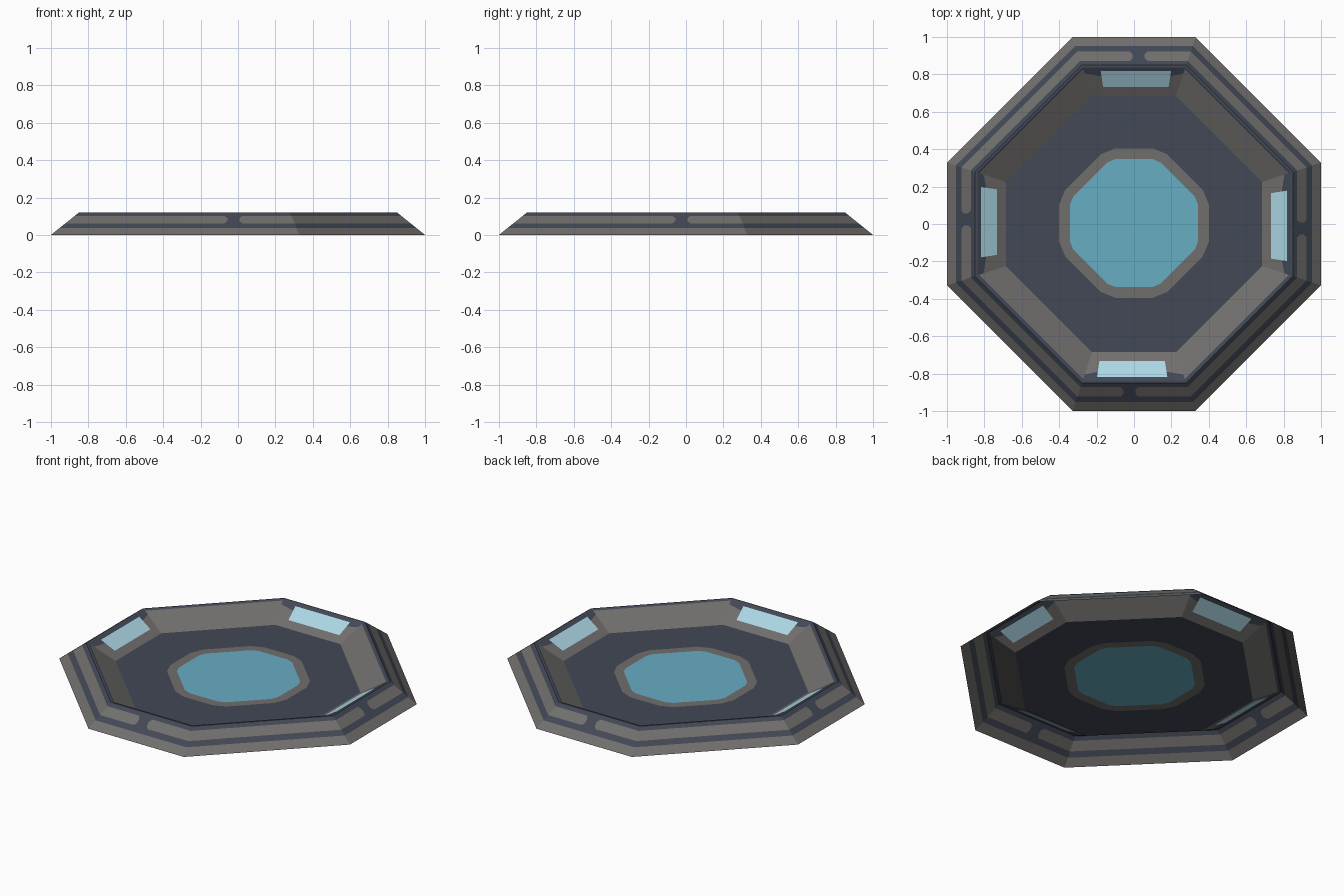
import bpy, bmesh, math
from mathutils import Vector

if "Cube" in bpy.data.objects:
    bpy.data.objects.remove(bpy.data.objects["Cube"])


def lin(c):
    c /= 255
    return c / 12.92 if c <= 0.04045 else ((c + 0.055) / 1.055) ** 2.4


def material(name, rgb):
    m = bpy.data.materials.new(name)
    m.diffuse_color = (*[lin(c) for c in rgb], 1)
    m.use_nodes = True
    m.node_tree.nodes["Principled BSDF"].inputs["Base Color"].default_value = m.diffuse_color
    return m


MATS = [material("warm_grey", (112, 111, 109)), material("dark_slate", (66, 72, 85)),
        material("deck_blue", (103, 173, 194)), material("pale_light_blue", (172, 215, 229))]
GREY, SLATE, BLUE, PALE = range(4)
K = 0.328            # half length of a short side relative to its distance from centre
FLOOR, TOP = 0.03, 0.12


def octagon(h, c, z, b=0.0):
    """16 points: octagon with every corner cut back by b."""
    pts = [Vector(p) for p in ((-c, -h, z), (c, -h, z), (h, -c, z), (h, c, z),
                               (c, h, z), (-c, h, z), (-h, c, z), (-h, -c, z))]
    out = []
    for i, p in enumerate(pts):
        for q in (pts[i - 1], pts[(i + 1) % 8]):
            out.append(p + (q - p).normalized() * b)
    return out


def build(name, polys):
    """Open shell from (points, material) faces, all turned upward."""
    bm = bmesh.new()
    for pts, mat in polys:
        clean = [p for i, p in enumerate(pts) if (p - pts[i - 1]).length > 1e-5]
        if len(clean) < 3:
            continue
        f = bm.faces.new([bm.verts.new(p) for p in clean])
        f.material_index = mat
        f.normal_update()
        if f.normal.z < 0:
            f.normal_flip()
    bmesh.ops.remove_doubles(bm, verts=bm.verts, dist=1e-5)
    me = bpy.data.meshes.new(name)
    bm.to_mesh(me)
    bm.free()
    for m in MATS:
        me.materials.append(m)
    ob = bpy.data.objects.new(name, me)
    bpy.context.collection.objects.link(ob)


def band(a, b, mat):
    n = len(a)
    return [([a[i], a[(i + 1) % n], b[(i + 1) % n], b[i]], mat) for i in range(n)]


def side(k, pts, zf):
    """Points (along, distance) on short side k, height from distance."""
    a = k * math.pi / 2
    ca, sa = round(math.cos(a)), round(math.sin(a))
    return [Vector((x * ca + r * sa, x * sa - r * ca, zf(r))) for x, r in pts]


def diagonal(k, r0, r1, zf):
    pts = []
    for r, flip in ((r0, 0), (r1, 1)):
        e = [side(k, [(K * r, r)], zf)[0], side(k + 1, [(-K * r, r)], zf)[0]]
        pts += e[::-1] if flip else e
    return pts


# Outer sloping skirt with grey stripes, the upper stripe broken on short sides
def skirt_z(r):
    return (1 - r) / 0.15 * TOP


levels = [1 - z * 0.15 / TOP for z in (0, 0.038, 0.062, 0.102, TOP)]
skirt = []
for k in range(4):
    for i, (r0, r1) in enumerate(zip(levels, levels[1:])):
        col = (GREY, SLATE)[i % 2]
        skirt.append((diagonal(k, r0, r1, skirt_z), col))
        if i != 2:
            skirt.append((side(k, [(-K * r0, r0), (K * r0, r0), (K * r1, r1), (-K * r1, r1)], skirt_z), col))
            continue
        m0, m1 = r0 + (r1 - r0) * 0.3, r0 + (r1 - r0) * 0.7
        g0, g1, d = -0.057, 0.008, 0.015
        left = [(g0 - d, r0), (g0, m0), (g0, m1), (g0 - d, r1)]
        right = [(g1 + d, r0), (g1, m0), (g1, m1), (g1 + d, r1)]
        skirt.append((side(k, [(-K * r0, r0)] + left + [(-K * r1, r1)], skirt_z), GREY))
        skirt.append((side(k, [(K * r0, r0)] + right + [(K * r1, r1)], skirt_z), GREY))
        skirt.append((side(k, left + right[::-1], skirt_z), SLATE))
build("outer_skirt", skirt)

# Narrow flat lip
LIP, IN = 0.838, 0.685
build("top_lip", band(octagon(0.85, K * 0.85, TOP), octagon(LIP, K * LIP, TOP), SLATE))


# Inner sloping wall with a light panel on every short side
def wall_z(r):
    return FLOOR + (r - IN) / (LIP - IN) * (TOP - FLOOR)


wall = []
for k in range(4):
    wall.append((diagonal(k, IN, 0.828, wall_z), GREY))
    wall.append((diagonal(k, 0.828, LIP, wall_z), SLATE))
    lo, mid, hi, dark = 0.732, 0.79, 0.818, 0.805
    wl, wr = [(-0.185, lo), (-0.194, mid), (-0.198, hi)], [(0.165, lo), (0.174, mid), (0.178, hi)]
    cl, cr = (-K * dark, dark), (K * dark, dark)
    wall.append((side(k, [(-K * IN, IN), (K * IN, IN), (K * lo, lo), wr[0], wl[0], (-K * lo, lo)], wall_z), GREY))
    wall.append((side(k, [(-K * lo, lo), wl[0], wl[1], cl], wall_z), GREY))
    wall.append((side(k, [(K * lo, lo), wr[0], wr[1], cr], wall_z), GREY))
    wall.append((side(k, wl + wr[::-1], wall_z), PALE))
    wall.append((side(k, [cl, wl[1], wl[2], (-K * LIP, LIP)], wall_z), SLATE))
    wall.append((side(k, [cr, wr[1], wr[2], (K * LIP, LIP)], wall_z), SLATE))
    wall.append((side(k, [wl[2], wr[2], (K * LIP, LIP), (-K * LIP, LIP)], wall_z), SLATE))
build("inner_wall", wall)

# Flat deck, grey ring and blue centre panel
edge = octagon(IN, K * IN, FLOOR)
ring_out = octagon(0.4, 0.145, FLOOR, 0.045)
ring_in = octagon(0.342, 0.125, FLOOR, 0.025)
for p in ring_out + ring_in:
    p.y += 0.005
build("deck_floor", band(edge, ring_out, SLATE))
build("deck_ring", band(ring_out, ring_in, GREY))
build("centre_panel", [(ring_in, BLUE)])
